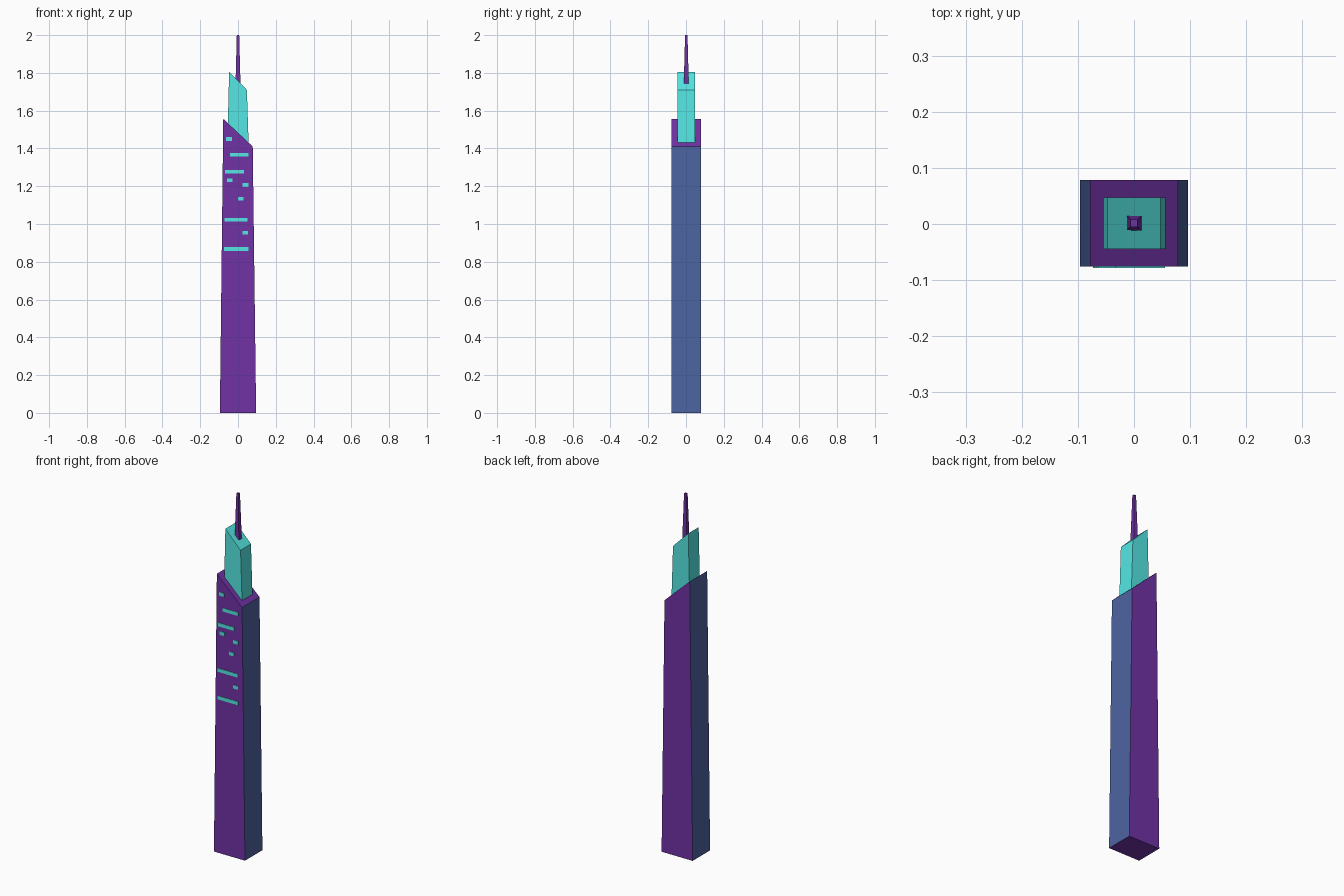
import bpy, bmesh

if "Cube" in bpy.data.objects:
    bpy.data.objects.remove(bpy.data.objects["Cube"])


def material(name, rgb):
    m = bpy.data.materials.new(name)
    m.diffuse_color = (*rgb, 1)
    m.use_nodes = True
    m.node_tree.nodes["Principled BSDF"].inputs["Base Color"].default_value = m.diffuse_color
    return m


PURPLE = material("purple", (0.165, 0.032, 0.38))
BLUE = material("blue", (0.075, 0.127, 0.36))
TEAL = material("teal", (0.09, 0.80, 0.77))
YC = 0.0015  # the body sits slightly back, window strips stand out in front


def prism(name, profile, y0, y1, mats, top_y=None):
    """Extrude an x-z outline (bottom left, bottom right, top right, top left) along y."""
    bm = bmesh.new()
    rings = []
    for i, y in enumerate((y0, y1)):
        ring = []
        for k, (x, z) in enumerate(profile):
            yy = top_y[i] if top_y and k > 1 else y
            ring.append(bm.verts.new((x, yy, z)))
        rings.append(ring)
    a, b = rings
    bm.faces.new(a)
    bm.faces.new(b[::-1])
    for k in range(4):
        j = (k + 1) % 4
        f = bm.faces.new((a[k], b[k], b[j], a[j]))
        if len(mats) > 1 and k in (1, 3):  # right and left sides
            f.material_index = 1
    bmesh.ops.recalc_face_normals(bm, faces=bm.faces)
    mesh = bpy.data.meshes.new(name)
    bm.to_mesh(mesh)
    bm.free()
    for m in mats:
        mesh.materials.append(m)
    ob = bpy.data.objects.new(name, mesh)
    bpy.context.collection.objects.link(ob)
    return ob


# Tapered main tower with slanted roof
prism("tower_body", [(-0.096, 0), (0.096, 0), (0.078, 1.41), (-0.078, 1.557)],
      YC - 0.077, YC + 0.077, [PURPLE, BLUE])

# Upper tier, sunk into the slanted roof
prism("upper_tier", [(-0.057, 1.40), (0.057, 1.40), (0.047, 1.71), (-0.047, 1.805)],
      YC - 0.046, YC + 0.046, [TEAL])

# Spire
prism("spire", [(-0.0135, 1.73), (0.0135, 1.73), (0.0065, 2.0), (-0.0065, 2.0)],
      YC - 0.0135, YC + 0.0135, [PURPLE], (YC - 0.0065, YC + 0.0065))

# Lit window strips on the front: left x, right x, centre z
strips = [(-0.063, -0.032, 1.45), (-0.042, 0.055, 1.367), (-0.068, 0.031, 1.277),
          (-0.059, -0.029, 1.232), (0.025, 0.055, 1.206), (0.0, 0.03, 1.134),
          (-0.071, 0.05, 1.022), (0.024, 0.054, 0.954), (-0.073, 0.055, 0.868)]
for i, (x0, x1, z) in enumerate(strips):
    prism(f"window_strip_{i + 1}",
          [(x0, z - 0.01), (x1, z - 0.01), (x1, z + 0.01), (x0, z + 0.01)],
          YC - 0.0795, YC - 0.075, [TEAL])
